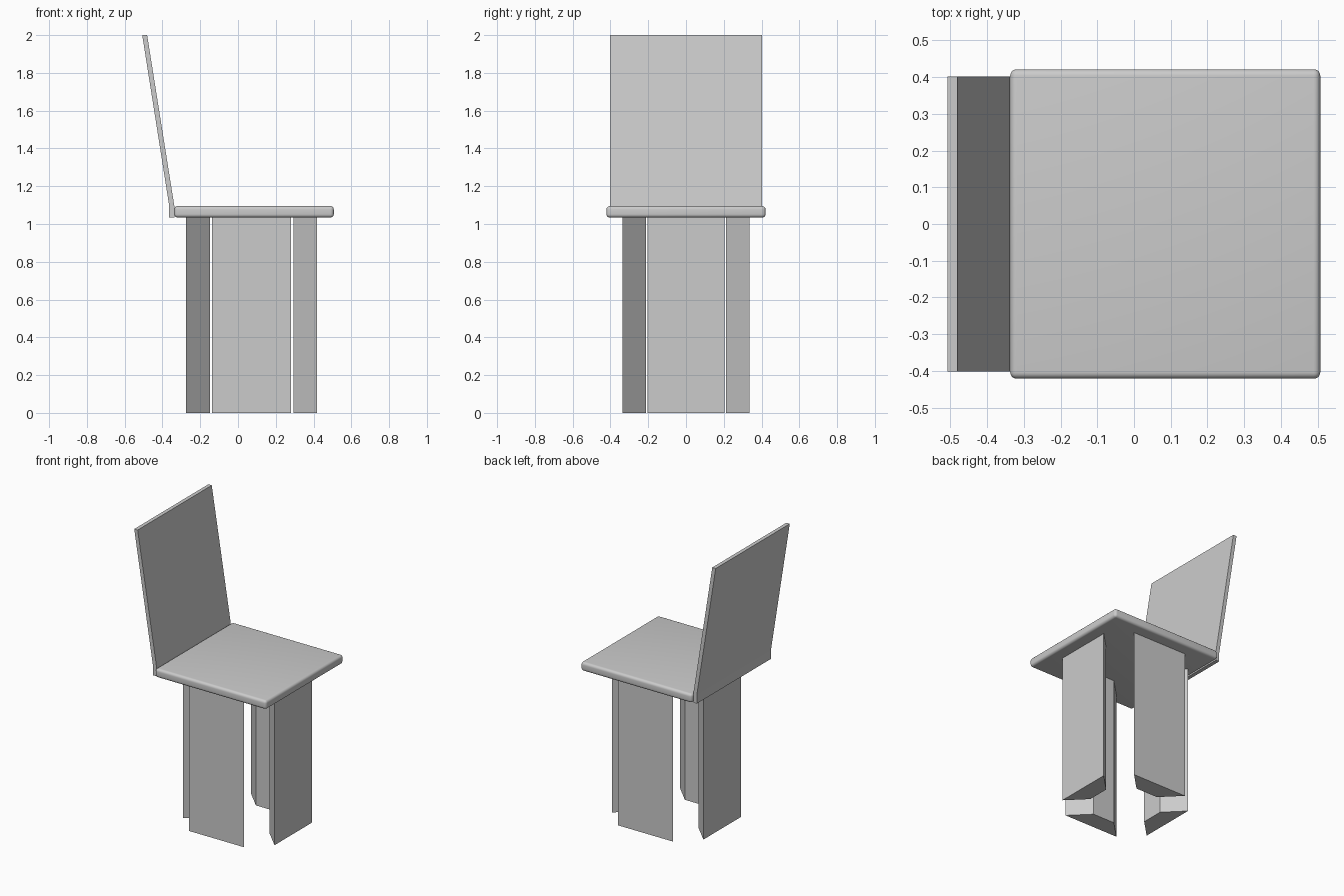
import bpy

if "Cube" in bpy.data.objects:
    bpy.data.objects.remove(bpy.data.objects["Cube"])

SEAT_BOTTOM, SEAT_TOP = 1.034, 1.095
LEG_CX = 0.0725  # centre of the leg ring in x


def make_object(name, verts, faces):
    mesh = bpy.data.meshes.new(name)
    mesh.from_pydata(verts, [], faces)
    mesh.update()
    obj = bpy.data.objects.new(name, mesh)
    bpy.context.collection.objects.link(obj)
    return obj


def prism(name, lower, upper):
    """Closed solid between two matching counter-clockwise loops."""
    n = len(lower)
    sides = [(i, (i + 1) % n, n + (i + 1) % n, n + i) for i in range(n)]
    caps = [tuple(reversed(range(n))), tuple(range(n, 2 * n))]
    return make_object(name, lower + upper, sides + caps)


# Seat: slab with softly rounded edges
bpy.ops.mesh.primitive_cube_add(size=1, location=(0.085, 0, (SEAT_BOTTOM + SEAT_TOP) / 2))
seat = bpy.context.object
seat.name = "seat"
seat.scale = (0.844, 0.842, SEAT_TOP - SEAT_BOTTOM)
bpy.ops.object.transform_apply(location=False, rotation=False, scale=True)
bevel = seat.modifiers.new("rounded_edges", 'BEVEL')
bevel.width = 0.018
bevel.segments = 5
bpy.ops.object.modifier_apply(modifier=bevel.name)
bpy.ops.object.shade_smooth_by_angle()

# Backrest: thin board, short upright foot then leaning back
profile = [(-0.364, SEAT_BOTTOM), (-0.337, SEAT_BOTTOM), (-0.337, SEAT_TOP),
           (-0.481, 2.0), (-0.507, 2.0), (-0.364, SEAT_TOP)]
prism("backrest",
      [(x, 0.402, z) for x, z in reversed(profile)][::-1],
      [(x, -0.402, z) for x, z in profile])
back = bpy.data.objects["backrest"]
# The profile loop is counter-clockwise seen from the front (-y)

# Legs: four planks with mitred inner edges, wide face outward
legs = [("right_leg", (1, 0), 0.347, 0.203),
        ("back_leg", (0, 1), 0.336, 0.209),
        ("left_leg", (-1, 0), 0.347, 0.203),
        ("front_leg", (0, -1), 0.336, 0.209)]
DEPTH = 0.125
for name, (dx, dy), outer, half in legs:
    section = [(outer, -half), (outer, half),
               (outer - DEPTH, half - DEPTH), (outer - DEPTH, DEPTH - half)]
    loop = [(LEG_CX + r * dx - t * dy, r * dy + t * dx) for r, t in section]
    prism(name, [(x, y, 0) for x, y in loop], [(x, y, SEAT_BOTTOM) for x, y in loop])
